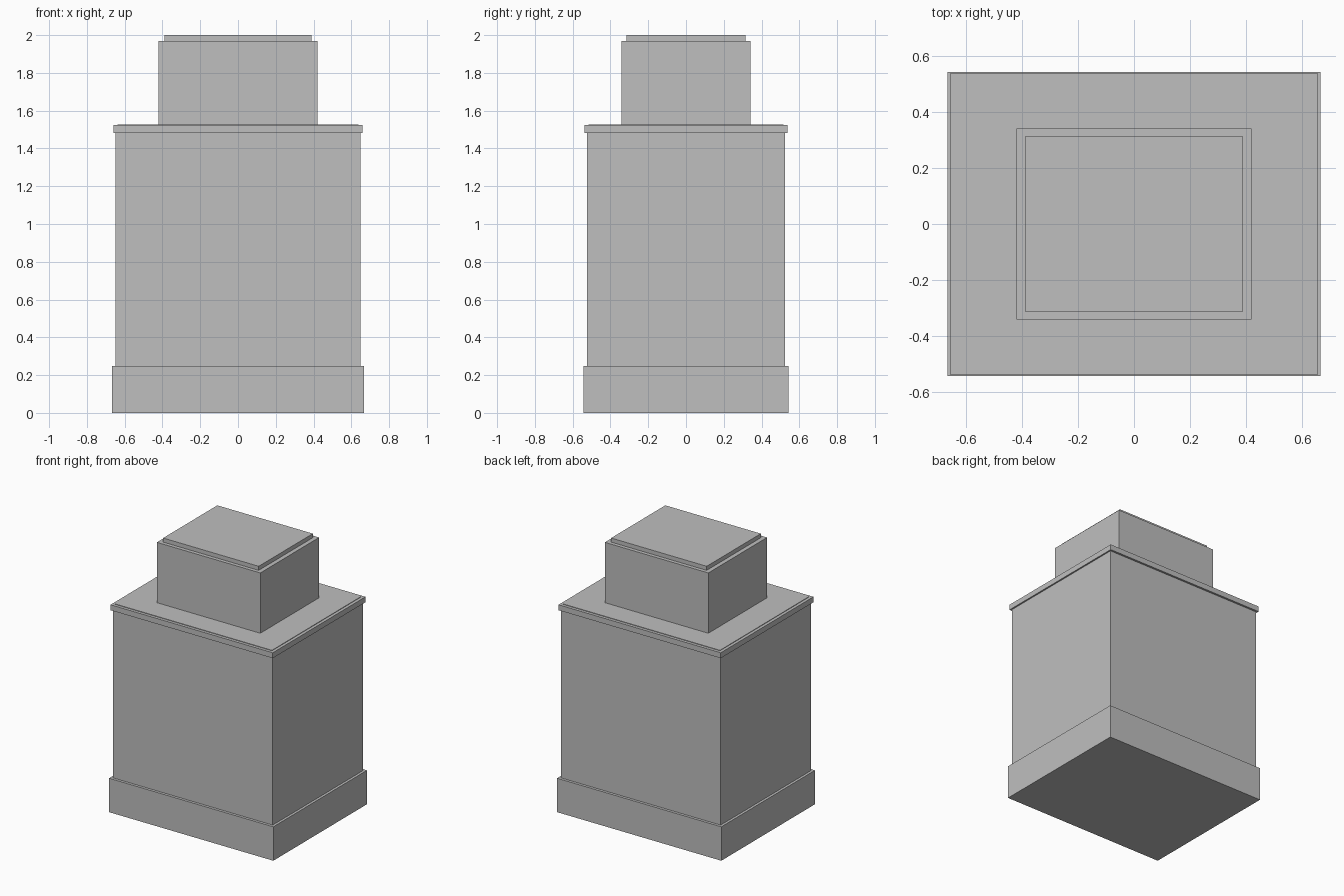
import bpy

# Remove the default cube
old = bpy.data.objects.get("Cube")
if old:
    bpy.data.objects.remove(old, do_unlink=True)

# Single plain grey
GREY = (0.52, 0.52, 0.52, 1.0)
grey = bpy.data.materials.new("plain grey")
grey.use_nodes = True
grey.diffuse_color = GREY
grey.node_tree.nodes["Principled BSDF"].inputs["Base Color"].default_value = GREY


def block(name, half_x, half_y, bottom, top):
    """Add a centred box between two heights."""
    bpy.ops.mesh.primitive_cube_add(size=2, location=(0, 0, (bottom + top) / 2))
    obj = bpy.context.object
    obj.name = name
    obj.scale = (half_x, half_y, (top - bottom) / 2)
    bpy.ops.object.transform_apply(location=False, rotation=False, scale=True)
    obj.data.materials.append(grey)
    return obj


# Stacked tiers, from the ground up
block("base_plinth", 0.667, 0.543, 0.0, 0.249)
block("main_body", 0.648, 0.523, 0.249, 1.483)
block("cornice", 0.659, 0.538, 1.483, 1.523)
block("roof_panel", 0.637, 0.516, 1.523, 1.527)
block("upper_block", 0.42, 0.341, 1.527, 1.97)
block("top_cap", 0.388, 0.314, 1.97, 2.0)
